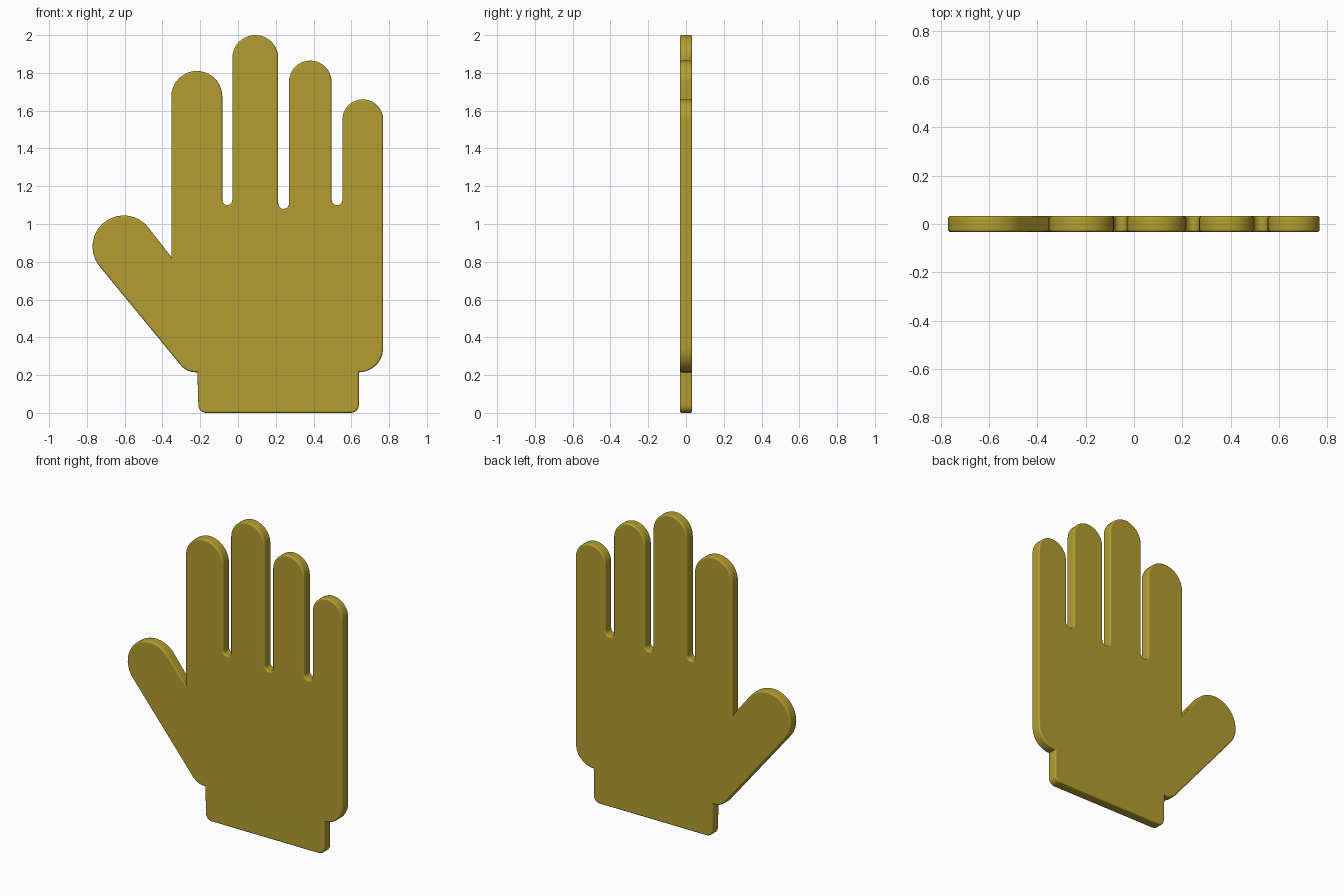
import bpy, bmesh
from math import sin, cos, radians

if "Cube" in bpy.data.objects:
    bpy.data.objects.remove(bpy.data.objects["Cube"])

THICK = 0.066


def arc(cx, cz, r, a0, a1, n=12):
    """Points on an arc, angles in degrees."""
    return [(cx + r * cos(radians(a0 + (a1 - a0) * i / n)),
             cz + r * sin(radians(a0 + (a1 - a0) * i / n))) for i in range(n + 1)]


# Cuff with rounded bottom corners, then the heel of the palm
outline = [(-0.215, 0.215)]
outline += arc(-0.168, 0.042, 0.042, 180, 270, 6)
outline += arc(0.598, 0.042, 0.042, 270, 360, 6)
outline += arc(0.64, 0.343, 0.128, 270, 360)

# Fingers from little to index: left x, right x, tip z, bottom z of the gap to the left
fingers = [
    (0.553, 0.768, 1.66, 1.10),
    (0.270, 0.495, 1.865, 1.08),
    (-0.030, 0.213, 2.00, 1.10),
    (-0.353, -0.083, 1.81, None),
]
for i, (left, right, tip, gap) in enumerate(fingers):
    r = (right - left) / 2
    outline += arc(left + r, tip - r, r, 0, 180, 20)
    if gap is not None:
        g = (left - fingers[i + 1][1]) / 2
        outline += arc(left - g, gap + g, g, 0, -180, 10)

# Thumb: crotch, round tip, and the curve back into the cuff
outline.append((-0.353, 0.825))
outline += arc(-0.605, 0.88, 0.165, 39.2, 219.2, 24)
outline += arc(-0.225, 0.315, 0.10, 219.2, 270, 8)

# Extrude the outline into a plate and round both rims
bm = bmesh.new()
front = bm.faces.new([bm.verts.new((x, -THICK / 2, z)) for x, z in outline])
ext = bmesh.ops.extrude_face_region(bm, geom=[front], use_keep_orig=True)
new_verts = [v for v in ext["geom"] if isinstance(v, bmesh.types.BMVert)]
bmesh.ops.translate(bm, verts=new_verts, vec=(0, THICK, 0))
bmesh.ops.recalc_face_normals(bm, faces=bm.faces[:])
rims = [e for e in bm.edges if abs(e.verts[0].co.y - e.verts[1].co.y) < 1e-5]
bmesh.ops.bevel(bm, geom=rims, offset=0.010, offset_type='OFFSET', segments=3,
                profile=0.5, affect='EDGES', clamp_overlap=False)
bmesh.ops.recalc_face_normals(bm, faces=bm.faces[:])

mesh = bpy.data.meshes.new("hand")
bm.to_mesh(mesh)
bm.free()
hand = bpy.data.objects.new("hand", mesh)
bpy.context.collection.objects.link(hand)

mat = bpy.data.materials.new("olive_yellow")
mat.diffuse_color = (0.45, 0.34, 0.03, 1)
mat.use_nodes = True
mat.node_tree.nodes["Principled BSDF"].inputs["Base Color"].default_value = mat.diffuse_color
mesh.materials.append(mat)

# Smooth rounded sides, flat front and back
bpy.context.view_layer.objects.active = hand
hand.select_set(True)
bpy.ops.object.shade_smooth_by_angle(angle=radians(40))
wn = hand.modifiers.new("flat_caps", 'WEIGHTED_NORMAL')
wn.keep_sharp = True
